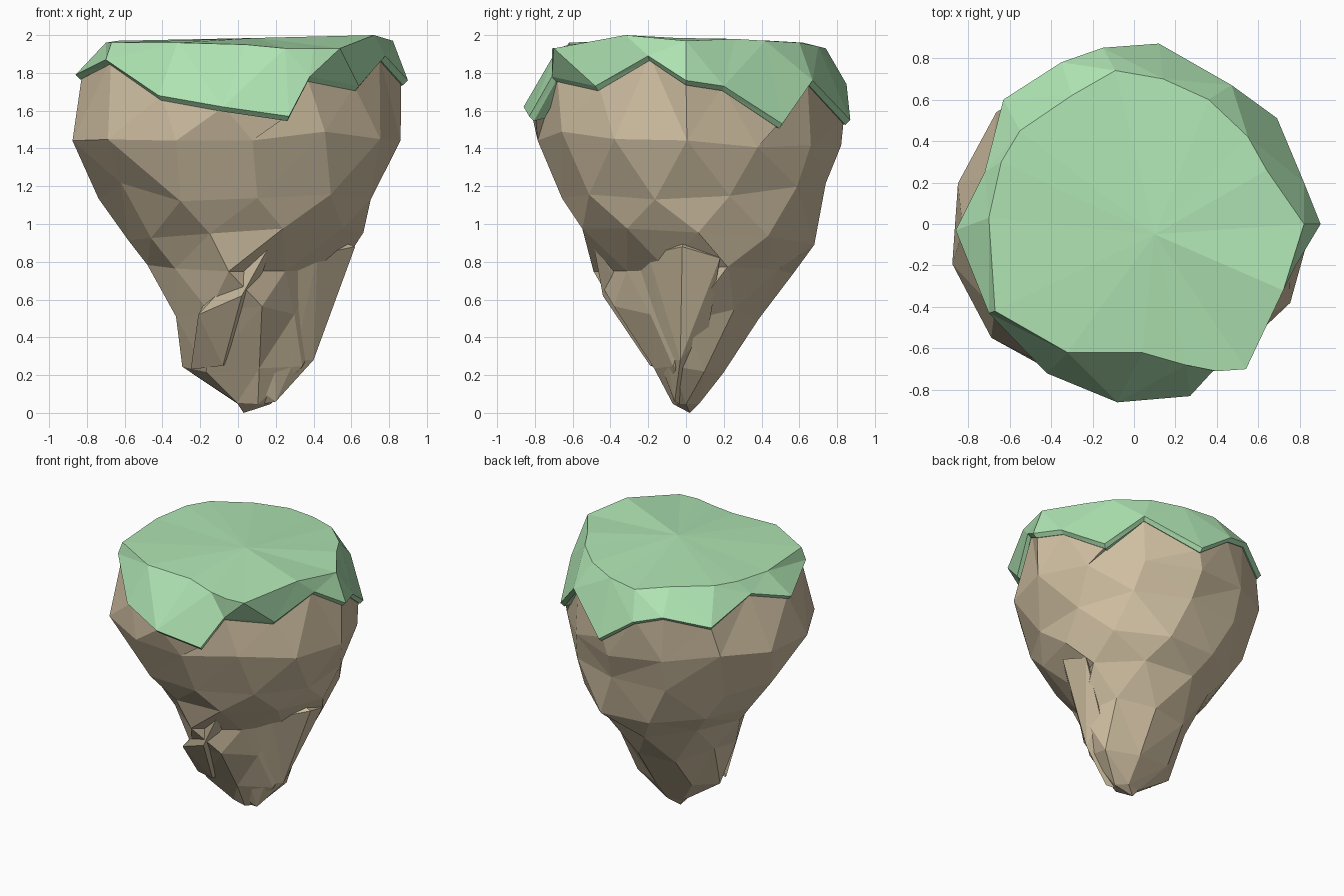
import bpy, bmesh, math, random
from mathutils import Vector

random.seed(4)
TAU = math.tau
if "Cube" in bpy.data.objects:
    bpy.data.objects.remove(bpy.data.objects["Cube"])


def material(name, colour):
    m = bpy.data.materials.new(name)
    m.use_nodes = True
    m.diffuse_color = (*colour, 1)
    m.node_tree.nodes["Principled BSDF"].inputs["Base Color"].default_value = (*colour, 1)
    return m


def finish(name, bm, mat):
    bmesh.ops.recalc_face_normals(bm, faces=bm.faces[:])
    mesh = bpy.data.meshes.new(name)
    bm.to_mesh(mesh)
    bm.free()
    mesh.materials.append(mat)
    obj = bpy.data.objects.new(name, mesh)
    bpy.context.collection.objects.link(obj)
    return obj


def zip_rings(bm, low, high):
    """Join two rings of (angle, vert) with triangles, whatever their counts."""
    a = low + [(low[0][0] + TAU, low[0][1])]
    b = high + [(high[0][0] + TAU, high[0][1])]
    i = j = 0
    while i < len(low) or j < len(high):
        if j == len(high) or (i < len(low) and a[i + 1][0] <= b[j + 1][0]):
            bm.faces.new((a[i][1], a[i + 1][1], b[j][1]))
            i += 1
        else:
            bm.faces.new((a[i][1], b[j + 1][1], b[j][1]))
            j += 1


rock = material("tan rock", (0.62, 0.515, 0.355))
grass = material("soft green grass", (0.43, 0.78, 0.45))

# Hanging hem of the grass and the matching rim of the plateau
hem = [(.90, 0, 1.76), (.82, .2, 1.73), (.69, .51, 1.53), (.47, .67, 1.76),
       (.12, .87, 1.55), (-.15, .85, 1.74), (-.35, .78, 1.8), (-.63, .6, 1.73),
       (-.72, .25, 1.88), (-.86, -.03, 1.79), (-.7, -.43, 1.87), (-.42, -.72, 1.68),
       (-.08, -.86, 1.62), (.27, -.83, 1.57), (.38, -.71, 1.78), (.64, -.48, 1.73),
       (.78, -.2, 1.89)]
rim = [(.82, 0, 1.97), (.64, .26, 1.98), (.55, .42, 1.97), (.36, .6, 1.96),
       (.14, .7, 1.94), (-.09, .74, 1.93), (-.3, .62, 1.96), (-.55, .45, 1.97),
       (-.64, .3, 1.97), (-.7, .03, 1.96), (-.67, -.42, 1.96), (-.32, -.62, 1.96),
       (.04, -.62, 1.95), (.25, -.68, 1.93), (.4, -.71, 1.93), (.54, -.7, 1.93),
       (.72, -.32, 2)]

# Grass cap: plateau, sloping skirt and a thin underside lip
bm = bmesh.new()
inner = [(x * .9, y * .9, z - .01) for x, y, z in hem]
under = [(x * .97, y * .97, z - .025) for x, y, z in hem]
loops = [[bm.verts.new(p) for p in ring] for ring in (rim, hem, under, inner)]
for upper, lower in zip(loops, loops[1:]):
    for k in range(len(hem)):
        n = (k + 1) % len(hem)
        bm.faces.new((upper[k], lower[k], lower[n], upper[n]))
# Plateau rises gently to a low crown
crown = bm.verts.new((.1, -.05, 1.985))
for k in range(len(rim)):
    bm.faces.new((crown, loops[0][k - 1], loops[0][k]))
bmesh.ops.triangulate(bm, faces=bm.faces[:])
finish("grass_cap", bm, grass)

# Rock body: height, x range, y range and corner count of each ring
rings = [(.05, -.02, .17, -.07, .07, 5),
         (.23, -.28, .36, -.17, .2, 7),
         (.53, -.34, .45, -.37, .38, 9),
         (.78, -.47, .56, -.47, .55, 9),
         (.93, -.57, .65, -.55, .68, 10),
         (1.17, -.74, .74, -.68, .75, 11),
         (1.45, -.89, .84, -.81, .82, 13)]
bm = bmesh.new()
built = []
for row, (z, x0, x1, y0, y1, count) in enumerate(rings):
    ring = []
    for k in range(count):
        t = (k + .5 * (row % 2)) / count * TAU
        grow = (1.03 if row < 5 else 1) + random.uniform(-.025, .025)
        # recess under the overhang on the front left side
        if row in (2, 3) and TAU * .78 < t < TAU * .97:
            grow *= .78
        # slanting crease on the front right side
        if row == 3 and TAU * .55 < t < TAU * .7:
            grow *= .93
        x = (x0 + x1) / 2 + (x1 - x0) / 2 * grow * math.cos(t)
        y = (y0 + y1) / 2 + (y1 - y0) / 2 * grow * math.sin(t)
        dz = random.uniform(-.05, .05) * min(1, z * 2)
        ring.append((t, bm.verts.new((x, y, z + dz))))
    built.append(ring)
built.append([(math.atan2(y, x) % TAU, bm.verts.new((x * .96, y * .96, z)))
              for x, y, z in hem])
for low, high in zip(built, built[1:]):
    zip_rings(bm, low, high)
tip = bm.verts.new((.03, .02, 0))
for k in range(len(built[0])):
    bm.faces.new((tip, built[0][k - 1][1], built[0][k][1]))
heart = bm.verts.new((0, 0, 1.88))
for k in range(len(hem)):
    bm.faces.new((heart, built[-1][k - 1][1], built[-1][k][1]))
finish("rock_body", bm, rock)


# Broken slabs clinging to the lower rock
def slab(name, points):
    bm = bmesh.new()
    for p in points:
        bm.verts.new(Vector(p))
    bmesh.ops.convex_hull(bm, input=bm.verts[:])
    finish(name, bm, rock)


slab("side_spur", [(.05, 0, .03), (.2, -.06, .06), (.4, -.03, .28), (.51, -.02, .68),
                   (.62, -.02, .88), (.58, .18, .82), (.4, .12, .45), (.42, -.2, .84),
                   (.18, -.34, .8), (.3, -.1, .28), (-.06, -.14, .24), (.3, 0, 1)])
slab("front_ridge", [(-.21, -.36, .52), (-.25, -.12, .23), (.02, -.44, .62),
                     (.23, -.51, 1), (-.08, -.19, .25), (0, 0, .9), (0, 0, .3)])
